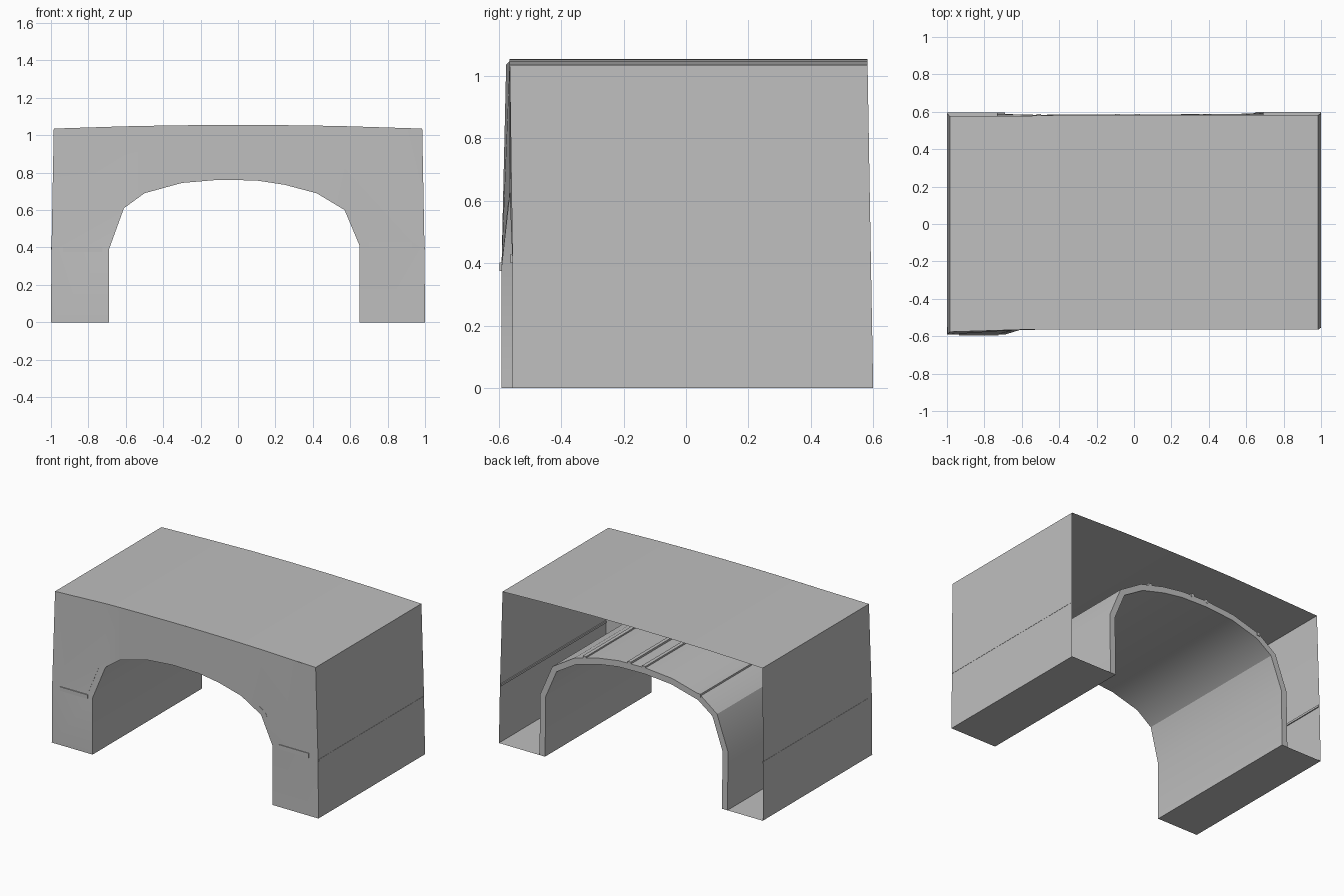
import bpy, bmesh
from mathutils import Vector

cube = bpy.data.objects.get("Cube")
if cube:
    bpy.data.objects.remove(cube, do_unlink=True)

grey = bpy.data.materials.new("concrete_grey")
grey.use_nodes = True
colour = (0.52, 0.52, 0.52, 1)
grey.diffuse_color = colour
grey.node_tree.nodes["Principled BSDF"].inputs["Base Color"].default_value = colour

# Opening profile from the left-hand foot to the right-hand foot (x, z)
ARCH = [(-.69, 0), (-.69, .39), (-.61, .61), (-.5, .69), (-.3, .745), (-.1, .762),
        (.1, .758), (.25, .735), (.42, .69), (.57, .60), (.65, .41), (.65, 0)]
THICK = .042


def top_z(x):
    return 1.055 - .02 * x * x


def front_y(x, z):
    # The wall leans out at one foot and in at the other
    low = min(max((.62 - z) / .22, 0), 1)
    edge = max(-x - .6, 0) / .4
    upper = -.565 - .012 * edge
    foot = -.591 if x < 0 else -.556
    return upper + (foot - upper) * low * min(abs(x) / .6, 1)


def back_y(x, z):
    return .578 + .018 * max(1 - z, 0) + .004 * (x > -.5)


def front(p):
    return Vector((p[0], front_y(*p), p[1]))


def back(p):
    return Vector((p[0], back_y(*p), p[1]))


def make(name, polygons, outward=None):
    mesh = bpy.data.meshes.new(name)
    bm = bmesh.new()
    for poly in polygons:
        bm.faces.new([bm.verts.new(v) for v in poly])
    bmesh.ops.remove_doubles(bm, verts=bm.verts, dist=.0005)
    bmesh.ops.recalc_face_normals(bm, faces=bm.faces)
    bm.normal_update()
    if outward:
        total = sum((f.normal * f.calc_area() for f in bm.faces), Vector())
        if total.dot(Vector(outward)) < 0:
            bmesh.ops.reverse_faces(bm, faces=bm.faces)
    bm.to_mesh(mesh)
    bm.free()
    mesh.materials.append(grey)
    ob = bpy.data.objects.new(name, mesh)
    bpy.context.collection.objects.link(ob)
    bpy.ops.object.select_all(action='DESELECT')
    ob.select_set(True)
    bpy.context.view_layer.objects.active = ob
    bpy.ops.object.shade_smooth_by_angle(angle=.5)
    return ob


def sweep(profile):
    return [(front(a), front(b), back(b), back(a)) for a, b in zip(profile, profile[1:])]


def box(name, lo, hi):
    mid = [(a + b) / 2 for a, b in zip(lo, hi)]
    bpy.ops.mesh.primitive_cube_add(size=1, location=mid)
    ob = bpy.context.object
    ob.name = name
    ob.scale = [b - a for a, b in zip(lo, hi)]
    ob.data.materials.append(grey)


def offset(points, dist):
    # Move the profile outward, away from the opening
    out = []
    for i, p in enumerate(points):
        a, b = Vector(points[max(i - 1, 0)]), Vector(points[min(i + 1, len(points) - 1)])
        d = (b - a).normalized()
        out.append((p[0] - d.y * dist, p[1] + d.x * dist))
    return out


# Roof sheet with a slight crown
roof = [(x, top_z(x)) for x in (-.985, -.6, -.3, 0, .3, .6, .985)]
make("roof", sweep(roof), (0, 0, 1))

# Side walls, creased at mid height, and the floors inside the legs
outer = offset(ARCH, THICK)
for side, name in ((-1, "right"), (1, "left")):
    wall = [(side, 0), (side * .997, .4), (side * .985, top_z(.985))]
    make(name + "_wall", sweep(wall), (side, 0, 0))
    foot = ARCH[0] if side < 0 else ARCH[-1]
    make(name + "_leg_floor", sweep([(side, 0), foot]), (0, 0, -1))

# Front sheet around the opening
sheet = []
for a, b in zip(ARCH[2:-2], ARCH[3:-2]):
    sheet.append([front(p) for p in (a, b, (b[0], top_z(b[0])), (a[0], top_z(a[0])))])
for side, pts in ((-1, ARCH[:3]), (1, ARCH[::-1][:3])):
    foot, knee, hip = pts
    corner, crease = (side * .985, top_z(.985)), (side * .997, .4)
    sheet.append([front(p) for p in ((side, 0), foot, knee, crease)])
    sheet.append([front(p) for p in (crease, knee, hip)])
    sheet.append([front(p) for p in (crease, hip, (hip[0], top_z(hip[0])), corner)])
make("front_wall", sheet, (0, -1, 0))

# Thick arch lining, open behind the front sheet
rims = []
for i in range(len(ARCH) - 1):
    quad = (ARCH[i], ARCH[i + 1], outer[i + 1], outer[i])
    rims += [[back(p) for p in quad], [front(p) + Vector((0, .003, 0)) for p in quad]]
make("arch_lining", sweep(ARCH) + sweep(outer) + rims)

# Narrow ribs along the top of the lining
for i, (x, z) in enumerate(((.36, .75), (.02, .803), (-.09, .803), (-.51, .725))):
    box(f"lining_rib_{i + 1}", (x - .012, -.56, z - .012), (x + .012, .587, z + .012))

# Thin seam strips on the side walls
for side, name in ((-1, "right"), (1, "left")):
    xs = sorted((side * .99, side * .9985))
    box(name + "_wall_seam", (xs[0], -.55, .388), (xs[1], .585, .402))

# Raised plates on the front of the legs
box("left_leg_plate", (.70, -.562, .40), (.93, -.55, .43))
box("right_leg_plate", (-.935, -.597, .375), (-.725, -.58, .402))
